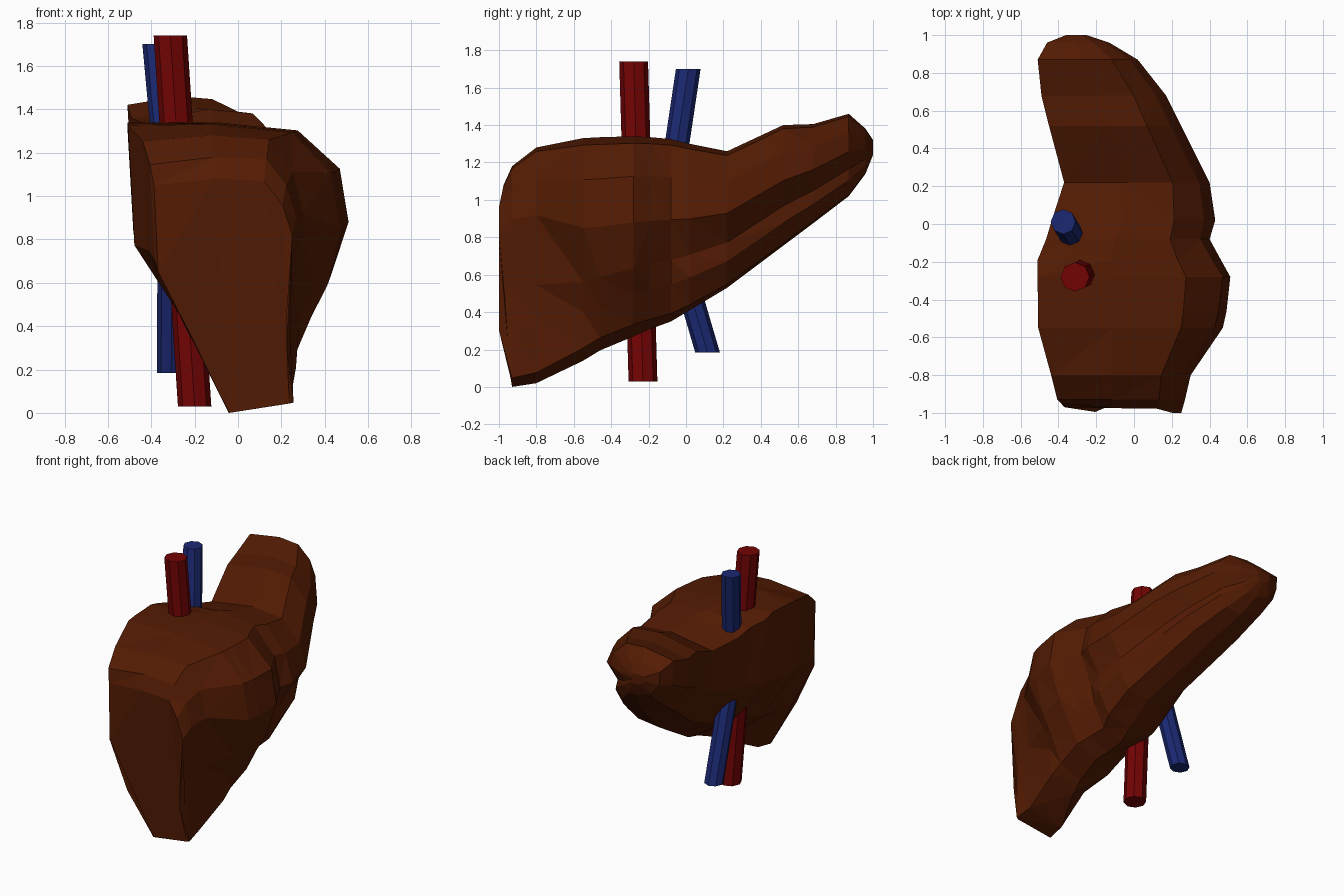
import bpy, bmesh
from mathutils import Vector

if "Cube" in bpy.data.objects:
    bpy.data.objects.remove(bpy.data.objects["Cube"])


def material(name, rgb):
    m = bpy.data.materials.new(name)
    m.diffuse_color = (*rgb, 1)
    m.use_nodes = True
    m.node_tree.nodes["Principled BSDF"].inputs["Base Color"].default_value = m.diffuse_color
    return m


BROWN = material("liver brown", (0.086, 0.011, 0.001))
RED = material("artery red", (0.172, 0.001, 0.001))
BLUE = material("vein blue", (0.011, 0.022, 0.172))


def finish(bm, name, mat):
    bmesh.ops.recalc_face_normals(bm, faces=bm.faces[:])
    me = bpy.data.meshes.new(name)
    bm.to_mesh(me)
    bm.free()
    me.materials.append(mat)
    ob = bpy.data.objects.new(name, me)
    bpy.context.collection.objects.link(ob)
    return ob


# Normalised cross-sections (left-right, bottom-top), clockwise from the top left
FRONT = [(.02, .97), (.45, 1), (.8, .99), (.93, .89), (1, .76), (.96, .44),
         (.96, .28), (.98, .04), (.55, 0), (.3, .3), (.05, .6)]
MIDDLE = [(0, 1), (.4, 1), (.77, .965), (.96, .8), (1, .57), (.92, .34),
          (.84, .21), (.76, .06), (.6, 0), (.28, .2), (.03, .52)]
BACK = [(0, .91), (.45, 1), (.74, .97), (.92, .77), (1, .54), (.86, .33),
        (.89, .19), (.79, .02), (.55, 0), (.22, .15), (.02, .5)]
SHAPES = [FRONT, MIDDLE, BACK]

# Stations along the liver: y, left x, right x, bottom z, top z, shape blend, fissure depth
STATIONS = [
    (-1.00, -.40, .25, .00, 1.08, 0, 0),
    (-.93, -.42, .27, .00, 1.18, 0, 0),
    (-.80, -.45, .30, .02, 1.28, .25, 0),
    (-.55, -.51, .47, .14, 1.33, .85, .05),
    (-.46, -.51, .49, .195, 1.335, .95, 0),
    (-.28, -.51, .51, .27, 1.34, 1, 0),
    (-.19, -.51, .46, .31, 1.335, 1.2, 0),
    (-.08, -.465, .40, .35, 1.325, 1.4, 0),
    (.02, -.435, .43, .41, 1.30, 1.7, 0),
    (.22, -.37, .40, .53, 1.26, 1.8, 0),
    (.52, -.45, .25, .755, 1.40, 2, 0),
    (.68, -.49, .17, .875, 1.405, 2, 0),
    (.87, -.51, .02, 1.02, 1.46, 2, 0),
    (.96, -.46, -.13, 1.14, 1.38, 2, 0),
    (1.00, -.36, -.25, 1.24, 1.32, 2, 0),
]


# Liver body: loft of the stations; the front end leans back at top, bottom and left
def liver():
    bm = bmesh.new()
    rings = []
    for i, (y, x0, x1, z0, z1, t, fissure) in enumerate(STATIONS):
        a = min(int(t), 1)
        ring = []
        for k, (p, q) in enumerate(zip(SHAPES[a], SHAPES[a + 1])):
            u, v = Vector(p).lerp(Vector(q), t - a)
            if k in (5, 6):
                u -= fissure
            dy = 0
            if i == 0:
                dy = max(0, .25 - v) * .3 + max(0, v - .9) * .25 + max(0, .35 - u) * .1
            ring.append(bm.verts.new((x0 + u * (x1 - x0), y + dy, z0 + v * (z1 - z0))))
        rings.append(ring)
    n = len(FRONT)
    for r, s in zip(rings, rings[1:]):
        for k in range(n):
            j = (k + 1) % n
            bm.faces.new((r[k], r[j], s[j], s[k]))
    bm.faces.new(rings[0])
    bm.faces.new(rings[-1])
    bmesh.ops.triangulate(bm, faces=bm.faces[:])
    return finish(bm, "liver", BROWN)


# Vessels: eight-sided tubes between two points, with level ends
def tube(name, start, end, radius, mat):
    a, b = Vector(start), Vector(end)
    bm = bmesh.new()
    bmesh.ops.create_cone(bm, cap_ends=True, segments=8, radius1=radius,
                          radius2=radius, depth=1)
    for v in bm.verts:
        v.co = Vector((v.co.x, v.co.y, 0)) + a.lerp(b, v.co.z + .5)
    return finish(bm, name, mat)


liver()
tube("artery", (-.20, -.23, .03), (-.312, -.28, 1.74), .077, RED)
tube("upper_vein", (-.315, -.085, 1.05), (-.375, .012, 1.70), .066, BLUE)
tube("lower_vein", (-.305, -.08, .85), (-.308, .115, .185), .066, BLUE)
